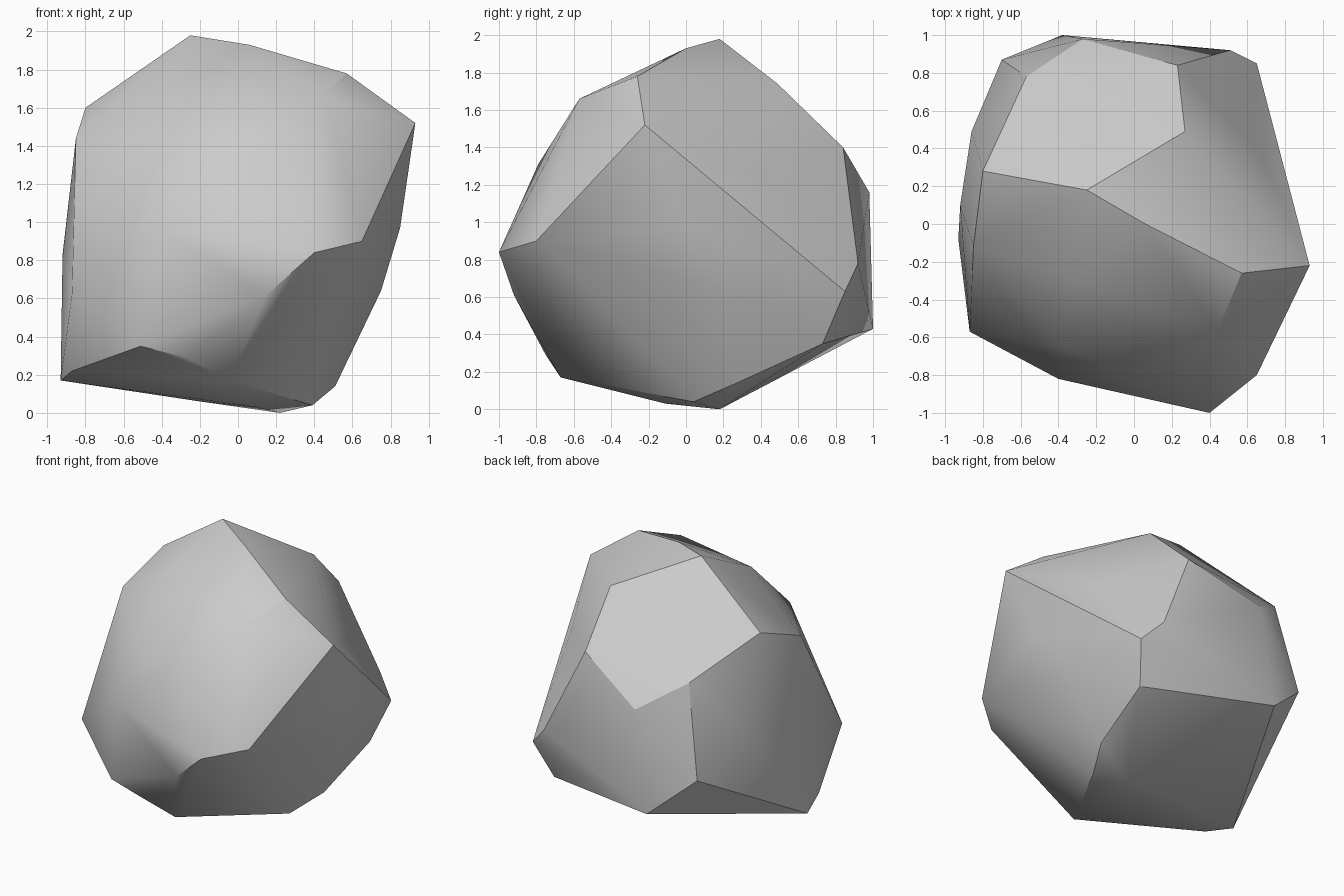
import bpy
import bmesh
from math import radians

# Remove the default cube only
cube = bpy.data.objects.get("Cube")
if cube:
    bpy.data.objects.remove(cube, do_unlink=True)


def make_material(name, colour):
    material = bpy.data.materials.new(name)
    material.use_nodes = True
    material.diffuse_color = colour
    shader = material.node_tree.nodes["Principled BSDF"]
    shader.inputs["Base Color"].default_value = colour
    return material


def hull_object(name, corners, material, sharp_angle):
    """Wrap a convex skin around the corner points."""
    mesh = bpy.data.meshes.new(name)
    bm = bmesh.new()
    for corner in corners:
        bm.verts.new(corner)
    result = bmesh.ops.convex_hull(bm, input=bm.verts[:])
    spare = set(result["geom_interior"]) | set(result["geom_unused"])
    spare = [item for item in spare if isinstance(item, bmesh.types.BMVert)]
    bmesh.ops.delete(bm, geom=spare, context="VERTS")
    bmesh.ops.recalc_face_normals(bm, faces=bm.faces[:])
    bm.to_mesh(mesh)
    bm.free()
    mesh.materials.append(material)
    obj = bpy.data.objects.new(name, mesh)
    bpy.context.collection.objects.link(obj)
    bpy.ops.object.select_all(action="DESELECT")
    obj.select_set(True)
    bpy.context.view_layer.objects.active = obj
    bpy.ops.object.shade_smooth_by_angle(angle=sharp_angle)
    return obj


# Ridge running across the top, and the flat cut behind it
crown = [
    (-.25, .18, 1.98), (.06, 0, 1.93), (.57, -.26, 1.78), (.44, -.57, 1.66),
    (-.8, .28, 1.6), (.27, .49, 1.74), (.23, .84, 1.4),
    (-.57, .78, 1.36), (-.27, .98, 1.16),
]

# Corners that bulge out around the upper half
shoulders = [
    (.93, -.22, 1.52), (-.85, -.12, 1.44), (-.33, -.29, 1.74),
    (-.39, -.65, 1.36), (-.03, -.79, 1.31), (.68, .35, 1.27),
    (.85, 0, .97), (-.92, .1, .83),
]

# Widest corners around the middle
waist = [
    (.4, -1, .84), (.65, -.8, .9), (.14, -.92, .61), (-.4, -.82, .96),
    (-.87, -.57, .63), (-.86, .49, .95), (-.7, .87, .71),
    (-.38, 1, .43), (.51, .92, .78), (.65, .85, .63), (.75, .2, .64),
]

# Underside, tapering to the resting point
base = [
    (-.51, -.74, .35), (-.27, -.75, .29), (-.87, -.3, .22),
    (-.93, -.08, .17), (-.04, -.67, .17), (-.2, .05, .06),
    (.1, -.11, .03), (.22, .18, 0), (.39, .04, .04),
    (.51, .27, .14), (.56, .73, .35),
]

stone_grey = make_material("stone grey", (.6, .6, .6, 1))
hull_object("boulder", crown + shoulders + waist + base, stone_grey, radians(30))
